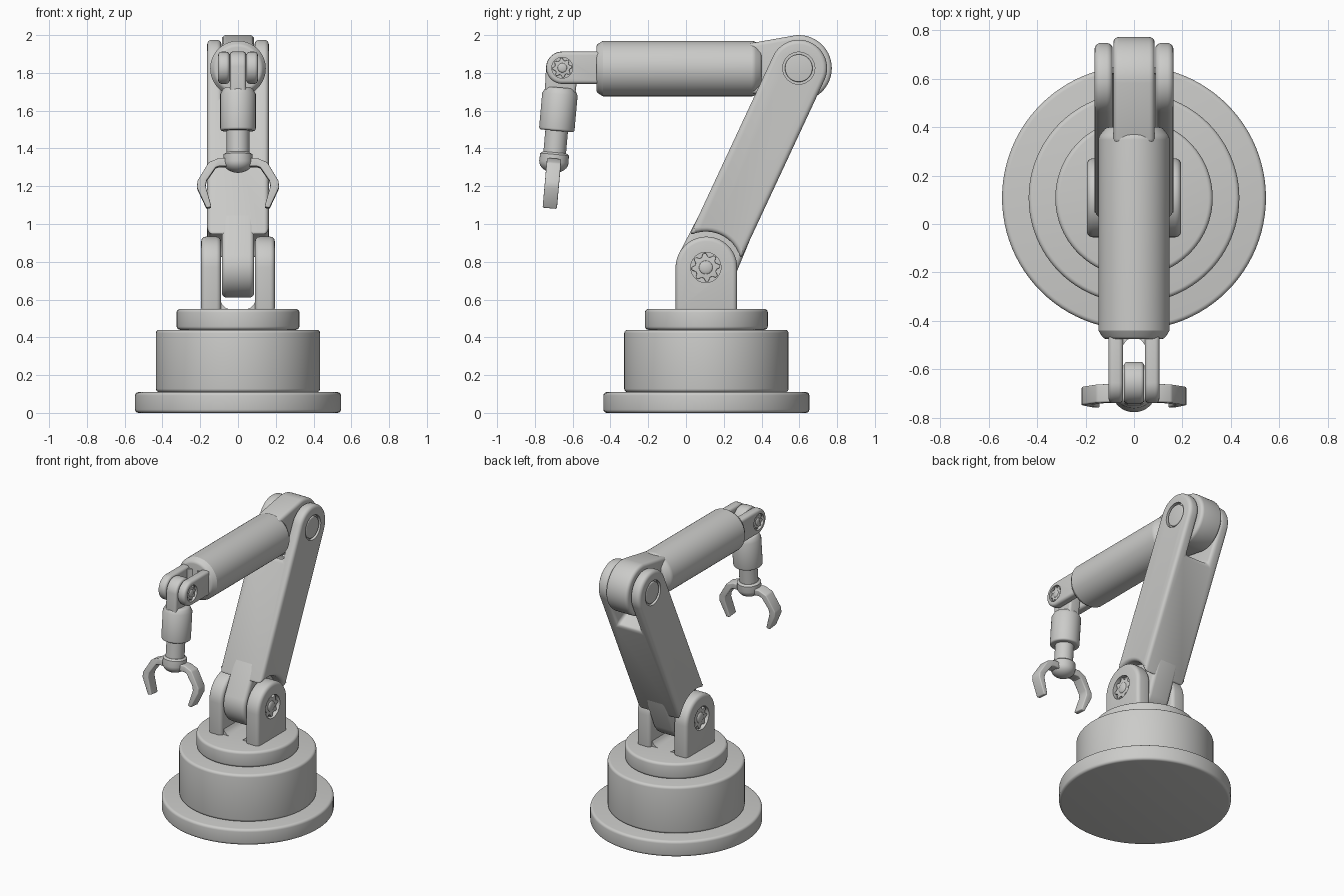
import bpy, bmesh
from math import cos, sin, pi, radians, atan2, hypot, sqrt
from mathutils import Matrix

if "Cube" in bpy.data.objects:
    bpy.data.objects.remove(bpy.data.objects["Cube"])

grey = bpy.data.materials.new("light grey")
grey.use_nodes = True
grey.diffuse_color = (0.6, 0.6, 0.585, 1)
grey.node_tree.nodes["Principled BSDF"].inputs["Base Color"].default_value = grey.diffuse_color
I = Matrix.Identity(4)


def activate(obj):
    bpy.ops.object.select_all(action='DESELECT')
    obj.select_set(True)
    bpy.context.view_layer.objects.active = obj


def bevel(obj, width):
    activate(obj)
    m = obj.modifiers.new("Bevel", 'BEVEL')
    m.width, m.segments, m.use_clamp_overlap = width, 4, False
    m.limit_method, m.angle_limit = 'ANGLE', radians(35)
    bpy.ops.object.modifier_apply(modifier=m.name)


def cut(obj, cutter):
    activate(obj)
    m = obj.modifiers.new("Cut", 'BOOLEAN')
    m.operation, m.object, m.solver = 'DIFFERENCE', cutter, 'EXACT'
    bpy.ops.object.modifier_apply(modifier=m.name)
    bpy.data.objects.remove(cutter)


def rings_to_object(name, rings, mat, width):
    """Bridge successive vertex rings, cap both ends and round the edges."""
    bm = bmesh.new()
    loops = [[bm.verts.new(p) for p in ring] for ring in rings]
    for a, b in zip(loops, loops[1:]):
        n = len(a)
        for i in range(n):
            bm.faces.new((a[i], a[(i + 1) % n], b[(i + 1) % n], b[i]))
    bm.faces.new(loops[0])
    bm.faces.new(loops[-1])
    bmesh.ops.recalc_face_normals(bm, faces=bm.faces)
    me = bpy.data.meshes.new(name)
    bm.to_mesh(me)
    bm.free()
    me.transform(mat)
    me.materials.append(grey)
    obj = bpy.data.objects.new(name, me)
    bpy.context.collection.objects.link(obj)
    if width:
        bevel(obj, width)
    return obj


def prism(name, pts, lo, hi, width=0, mat=I, axis='x'):
    def place(d):
        return [(d, u, v) if axis == 'x' else (u, d, v) for u, v in pts]
    return rings_to_object(name, [place(lo), place(hi)], mat, width)


def lathe(name, profile, width=0, mat=I, n=64):
    rings = [[(r * cos(2 * pi * i / n), r * sin(2 * pi * i / n), z) for i in range(n)]
             for r, z in profile]
    return rings_to_object(name, rings, mat, width)


def arc(r, start, end, cu=0, cv=0, n=28):
    angles = [radians(start + (end - start) * i / n) for i in range(n + 1)]
    return [(cu + r * cos(a), cv + r * sin(a)) for a in angles]


def at(y, z, tilt=0):
    return Matrix.Translation((0, y, z)) @ Matrix.Rotation(tilt, 4, 'X')


def side_axis(s, x, y, z):
    return Matrix.Translation((s * x, y, z)) @ Matrix.Rotation(s * pi / 2, 4, 'Y')


SIDES = ((1, "left"), (-1, "right"))
SHOULDER, ELBOW, WRIST = (0.105, 0.77), (0.597, 1.825), (-0.655, 1.827)


def recess(obj, s, x, pivot, r, depth):
    cut(obj, lathe("cutter", [(r, -depth), (r, 0.1)], 0, side_axis(s, x, *pivot), 40))


def bolt(name, s, x, pivot, r, depth):
    # lobed bolt head with a small raised centre, sunk in its recess
    star = [(r * (0.95 if i % 4 < 2 else 0.72) * cos(i * pi / 16),
             r * (0.95 if i % 4 < 2 else 0.72) * sin(i * pi / 16)) for i in range(32)]
    prism(name + "_head", star, s * (x - depth - 0.01), s * (x - depth * 0.4), 0.003, at(*pivot))
    lathe(name + "_centre", [(r * 0.45, -depth), (r * 0.45, -depth * 0.2), (r * 0.3, 0)],
          0.003, side_axis(s, x - 0.002, *pivot), 24)


# Stepped round base
for name, r, lo, hi in (("base_flange", 0.545, 0, 0.11), ("base_drum", 0.435, 0.11, 0.44),
                        ("turntable", 0.325, 0.44, 0.55)):
    lathe(name, [(r, lo), (r, hi)], 0.018, at(0.108, 0), 96)

# Shoulder brackets with sunken bolts
for s, side in SIDES:
    outline = arc(0.163, 0, 180, 0.108, 0.77) + [(-0.055, 0.53), (0.271, 0.53)]
    bracket = prism(side + "_shoulder_bracket", outline, s * 0.09, s * 0.195, 0.025)
    recess(bracket, s, 0.195, SHOULDER, 0.08, 0.03)
    bolt(side + "_shoulder_bolt", s, 0.195, SHOULDER, 0.08, 0.03)
    foot = [(s * 0.1, 0.54), (s * 0.05, 0.55), (s * 0.065, 0.556), (s * 0.083, 0.572), (s * 0.1, 0.61)]
    prism(side + "_bracket_fillet", foot, -0.03, 0.245, axis='y')

# Lower arm: tongue in the brackets, wide body, fork at the elbow
dy, dz = ELBOW[0] - SHOULDER[0], ELBOW[1] - SHOULDER[1]
length = hypot(dy, dz)
arm = at(*SHOULDER, -atan2(dy, dz))
prism("lower_arm_tongue", arc(0.16, 180, 360) + [(0.145, 0.35), (-0.145, 0.35)],
      -0.085, 0.085, 0.025, arm)
hollow = [(u, sqrt(0.19 ** 2 - u * u)) for u in [-0.15 + 0.025 * i for i in range(13)]]
body = prism("lower_arm_body", hollow + arc(0.15, 0, 180, 0, length), -0.163, 0.163, 0, arm)
gap = [(-0.3, length - 0.24), (0.3, length - 0.24), (0.3, length + 0.3), (-0.3, length + 0.3)]
cut(body, prism("cutter", gap, -0.088, 0.088, 0, arm))
bevel(body, 0.024)
for s, side in SIDES:
    recess(body, s, 0.163, ELBOW, 0.085, 0.02)
    lathe(side + "_elbow_pin", [(0.073, -0.05), (0.073, -0.004)], 0.006,
          side_axis(s, 0.163, *ELBOW), 40)

# Upper arm: elbow knuckle and neck, then a round barrel
prism("elbow_knuckle", arc(0.175, -95, 95, *ELBOW) + [(0.33, 1.955), (0.33, 1.695)],
      -0.085, 0.085, 0.022)
lathe("upper_arm_barrel", [(0.125, -0.475), (0.147, -0.44), (0.147, 0.36), (0.115, 0.4)],
      0.012, at(0, 1.823, -pi / 2))

# Wrist fork
for s, side in SIDES:
    outline = arc(0.085, 90, 270, *WRIST) + [(-0.43, 1.742), (-0.43, 1.912)]
    prong = prism(side + "_wrist_prong", outline, s * 0.045, s * 0.105, 0.018)
    recess(prong, s, 0.105, WRIST, 0.055, 0.02)
    bolt(side + "_wrist_bolt", s, 0.105, WRIST, 0.055, 0.02)
    web = [(s * 0.06, -0.53), (s * 0.045, -0.5), (s * 0.03, -0.48), (0, -0.465), (0, -0.44), (s * 0.06, -0.44)]
    # web lies flat, so its outline is turned from upright to level
    prism(side + "_fork_web", [(u, -v) for u, v in web], -0.07, 0.07, 0,
          at(0, WRIST[1], pi / 2), 'y')

# Hand: tongue, sleeve, shaft and palm on a slightly tilted axis
hand = at(*WRIST, -0.089)
prism("wrist_tongue", arc(0.086, 0, 180) + [(-0.08, -0.16), (0.08, -0.16)],
      -0.042, 0.042, 0.016, hand)
lathe("wrist_sleeve", [(0.075, -0.105), (0.094, -0.14), (0.094, -0.335)], 0.012, hand, 48)
lathe("wrist_shaft", [(0.06, -0.32), (0.06, -0.48)], 0, hand, 40)
palm = [(0.062, -0.45), (0.076, -0.46), (0.078, -0.5)]
palm += [(0.078 * cos(a), -0.5 - 0.058 * sin(a)) for a in [0.25 * i for i in range(1, 7)]]
lathe("palm", palm, 0, hand, 48)

# Two curved gripper fingers
claw = [(0.03, -0.485), (0.1, -0.482), (0.155, -0.505), (0.215, -0.605), (0.217, -0.64),
        (0.167, -0.748), (0.14, -0.742), (0.172, -0.63), (0.165, -0.6), (0.118, -0.533),
        (0.1, -0.526), (0.03, -0.527)]
for s, side in SIDES:
    prism(side + "_finger", [(s * u, v) for u, v in claw], -0.038, 0.038, 0.007, hand, 'y')

# Smooth shading with crisp edges
bpy.ops.object.select_all(action='DESELECT')
for obj in bpy.context.scene.objects:
    if obj.type == 'MESH':
        activate(obj)
        bpy.ops.object.shade_smooth_by_angle(angle=radians(32))
